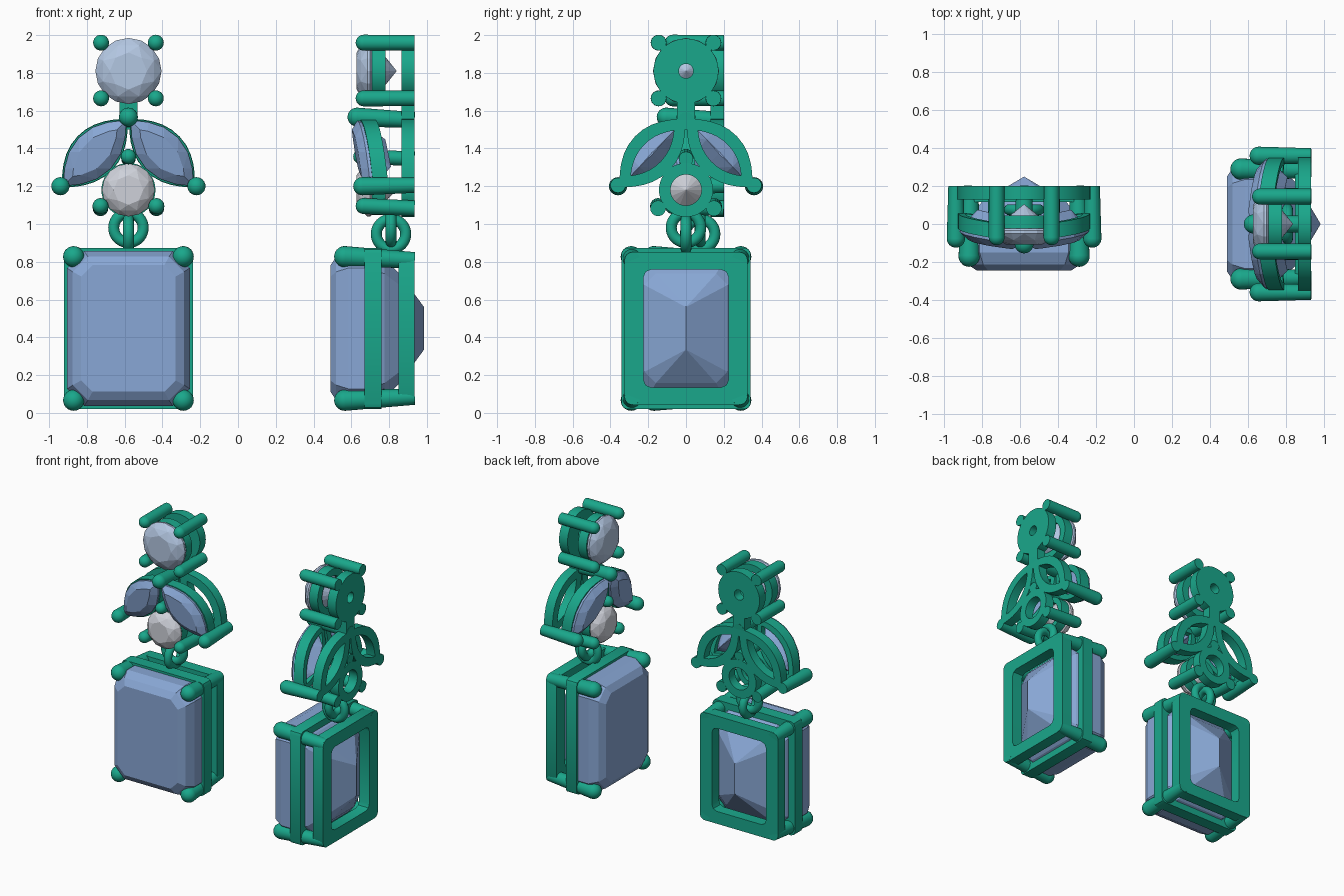
import bpy, bmesh
from math import sin, cos, pi
from mathutils import Vector, Matrix

if "Cube" in bpy.data.objects:
    bpy.data.objects.remove(bpy.data.objects["Cube"])

# One earring is built facing -y around x = 0, then placed twice.
parts = []

def material(name, rgb):
    m = bpy.data.materials.new(name)
    m.diffuse_color = (*rgb, 1)
    m.use_nodes = True
    m.node_tree.nodes["Principled BSDF"].inputs["Base Color"].default_value = m.diffuse_color
    return m

METAL = material("teal_metal", (0.01, 0.39, 0.26))
BLUE = material("blue_stone", (0.25, 0.39, 0.67))
PALE = material("pale_blue_stone", (0.45, 0.57, 0.76))
WHITE = material("white_stone", (0.62, 0.64, 0.70))

def finish(bm, name, mat, smooth=True):
    bmesh.ops.recalc_face_normals(bm, faces=bm.faces)
    me = bpy.data.meshes.new(name)
    bm.to_mesh(me)
    bm.free()
    me.materials.append(mat)
    ob = bpy.data.objects.new(name, me)
    bpy.context.collection.objects.link(ob)
    if smooth:
        bpy.ops.object.select_all(action='DESELECT')
        ob.select_set(True)
        bpy.context.view_layer.objects.active = ob
        bpy.ops.object.shade_smooth_by_angle()
    parts.append(ob)

# Outlines in the x-z plane
def circle(z, r, n=40, turn=0.0):
    return [(r * cos(2 * pi * (i + turn) / n), z + r * sin(2 * pi * (i + turn) / n)) for i in range(n)]

def rectangle(hx, hz, c, z=0.447):
    q = [(hx, hz - c), (hx - c * .3, hz - c * .3), (hx - c, hz)] if c < .05 else [(hx, hz - c), (hx - c, hz)]
    pts = q + [(-x, y) for x, y in q[::-1]] + [(-x, -y) for x, y in q] + [(x, -y) for x, y in q[::-1]]
    return [(x, z + y) for x, y in pts]

AX, AZ = 0.69, -0.724           # long axis of a leaf stone
CX, CZ = 0.178, 1.375           # its centre

def leaf(side, length, width, n=14):
    pts = []
    for i in range(2 * n):
        a = pi * i / n
        s = cos(a)
        w = width * (1 - abs(s) ** 2.1) * (1 if i < n else -1)
        pts.append((side * (CX + AX * s * length - AZ * w), CZ + AZ * s * length + AX * w))
    return pts

def leaf_tilt(x, z):
    return 0.15 * ((abs(x) - CX) * AX + (z - CZ) * AZ)

def flat(x, z):
    return 0.0

def plate(name, outer, inner, d0, d1, tilt=flat):
    bm = bmesh.new()
    loops = [[bm.verts.new((x, d + tilt(x, z), z)) for x, z in o]
             for o, d in ((outer, d0), (outer, d1), (inner, d1), (inner, d0))]
    n = len(outer)
    for k in range(4):
        a, b = loops[k], loops[(k + 1) % 4]
        for i in range(n):
            j = (i + 1) % n
            bm.faces.new((a[i], a[j], b[j], b[i]))
    finish(bm, name, METAL)

def gem(name, levels, mat, tilt=flat):
    bm = bmesh.new()
    for pts, d in levels:
        for x, z in pts:
            bm.verts.new((x, d + tilt(x, z), z))
    res = bmesh.ops.convex_hull(bm, input=bm.verts)
    junk = {g for g in res["geom_interior"] + res["geom_unused"] if isinstance(g, bmesh.types.BMVert)}
    bmesh.ops.delete(bm, geom=list(junk), context='VERTS')
    bmesh.ops.dissolve_limit(bm, angle_limit=0.01, verts=bm.verts, edges=bm.edges)
    finish(bm, name, mat, False)

def prong(name, back, front, r0, r1):
    a, b = Vector(back), Vector(front)
    bm = bmesh.new()
    q = (b - a).to_track_quat('Z', 'Y').to_matrix().to_4x4()
    bmesh.ops.create_cone(bm, cap_ends=True, segments=24, radius1=r0, radius2=r1, depth=(b - a).length,
                          matrix=Matrix.Translation((a + b) / 2) @ q)
    bmesh.ops.create_uvsphere(bm, u_segments=24, v_segments=14, radius=r1, matrix=Matrix.Translation(b) @ q)
    finish(bm, name, METAL)

def link_ring(name, z, rot):
    bpy.ops.mesh.primitive_torus_add(major_radius=0.078, minor_radius=0.029, major_segments=40,
                                     minor_segments=16, location=(0, 0.075, z), rotation=rot)
    ob = bpy.context.object
    ob.name = name
    ob.data.materials.append(METAL)
    bpy.ops.object.shade_smooth_by_angle()
    parts.append(ob)

# Large step-cut drop stone with its basket
gem("drop_stone", [(rectangle(.25, .335, .06), -.245), (rectangle(.295, .38, .08), -.215),
                   (rectangle(.325, .41, .09), -.15), (rectangle(.325, .41, .09), -.05),
                   (rectangle(.285, .37, .08), .04), (rectangle(.22, .29, .06), .12),
                   ([(0, .335), (0, .56)], .25)], BLUE)
plate("drop_middle_rail", rectangle(.342, .427, .03), rectangle(.26, .345, .03), -.065, .025)
plate("drop_back_rail", rectangle(.325, .405, .04), rectangle(.225, .312, .04), .115, .2)
for sx in (-1, 1):
    for sz in (-1, 1):
        prong("drop_prong", (sx * .283, .2, .447 + sz * .362), (sx * .29, -.17, .447 + sz * .38), .042, .056)

# Linking rings
link_ring("upper_link", .98, (pi / 2, 0, 0))
link_ring("lower_link", .947, (0, pi / 2, 0))

# Round stones
def round_gem(name, z, r, mat):
    gem(name, [(circle(z, r * .56, 8), -.107), (circle(z, r * .83, 8, .5), -.085),
               (circle(z, r, 16), -.05), (circle(z, r, 16), -.035),
               ([(0, z)], .105)], mat)

round_gem("top_stone", 1.81, .175, PALE)
plate("top_middle_ring", circle(1.81, .168), circle(1.81, .115), -.025, .045)
plate("top_back_disc", circle(1.81, .172), circle(1.81, .038), .13, .2)
round_gem("lower_stone", 1.18, .14, WHITE)
plate("lower_middle_ring", circle(1.18, .132), circle(1.18, .09), -.025, .045)
plate("lower_back_ring", circle(1.18, .143), circle(1.18, .082), .13, .2)
for sx in (-1, 1):
    for z in (1.96, 1.665):
        prong("top_prong", (sx * .145, .2, z), (sx * .145, -.07, z), .041, .042)
    prong("lower_prong", (sx * .148, .2, 1.083), (sx * .148, -.07, 1.095), .041, .042)
prong("lower_top_prong", (0, .2, 1.345), (0, -.085, 1.357), .038, .04)

# Pair of leaf stones with rims
for sx, label in ((-1, "left"), (1, "right")):
    gem(label + "_leaf_stone", [(leaf(sx, .17, .07, 5), -.107), (leaf(sx, .238, .118, 8), -.07),
                                (leaf(sx, .238, .118, 8), -.055), (leaf(sx, .1, .004, 2), .06)], BLUE, leaf_tilt)
    plate(label + "_leaf_middle_rim", leaf(sx, .245, .126), leaf(sx, .19, .08), -.055, .025, leaf_tilt)
    plate(label + "_leaf_back_rim", leaf(sx, .25, .128), leaf(sx, .165, .062), .13, .2)
    prong(label + "_leaf_prong", (sx * .36, .2, 1.205), (sx * .36, -.077, 1.2), .04, .048)
prong("leaf_apex_prong", (0, .2, 1.55), (0, -.105, 1.566), .042, .05)

# Bar joining the top setting to the leaves
bm = bmesh.new()
bmesh.ops.create_cube(bm, size=1, matrix=Matrix.Translation((0, .165, 1.58)) @ Matrix.Diagonal((.095, .07, .16, 1)))
finish(bm, "joining_bar", METAL)

# Place the front-facing earring and its side-facing twin
twin = Matrix.Translation((.735, 0, 0)) @ Matrix.Rotation(-pi / 2, 4, 'Z')
for ob in parts:
    base = ob.matrix_basis.copy()
    other = ob.copy()
    other.name = "turned_" + ob.name
    bpy.context.collection.objects.link(other)
    other.matrix_basis = twin @ base
    ob.matrix_basis = Matrix.Translation((-.58, 0, 0)) @ base
